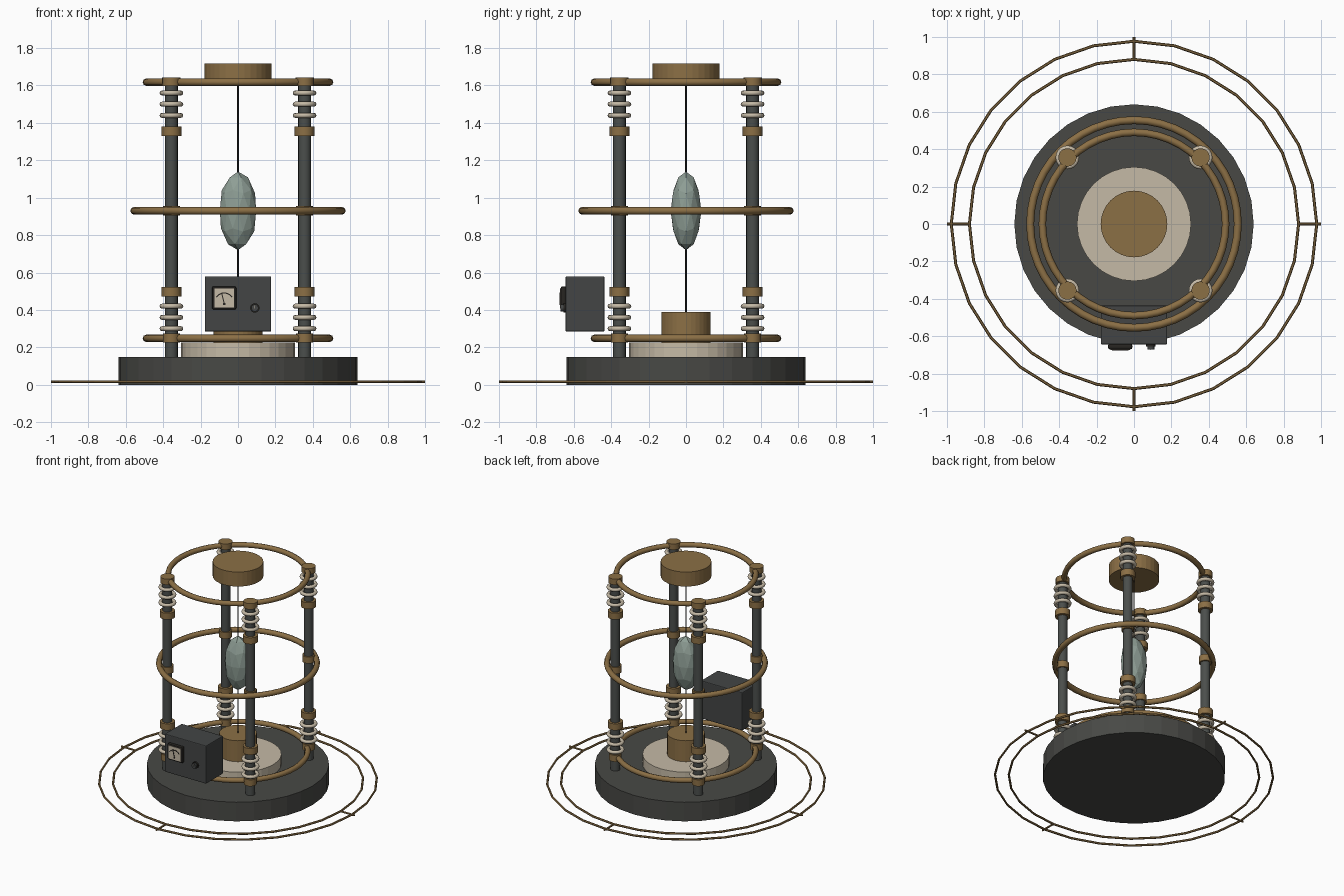
import bpy, bmesh
from math import sin, cos, pi, radians
from mathutils import Vector

cube = bpy.data.objects.get("Cube")
if cube:
    bpy.data.objects.remove(cube, do_unlink=True)


def material(name, rgb):
    m = bpy.data.materials.new(name)
    m.use_nodes = True
    m.diffuse_color = (*rgb, 1)
    bsdf = m.node_tree.nodes["Principled BSDF"]
    bsdf.inputs["Base Color"].default_value = (*rgb, 1)
    return m


IRON = material("dark iron", (0.065, 0.066, 0.06))
STEEL = material("pillar steel", (0.07, 0.077, 0.072))
CASE = material("case grey", (0.056, 0.06, 0.06))
BRASS = material("aged brass", (0.26, 0.16, 0.06))
CREAM = material("cream ceramic", (0.56, 0.49, 0.38))
CRYSTAL = material("pale green crystal", (0.27, 0.34, 0.30))
BLACK = material("soft black", (0.02, 0.018, 0.015))


def finish(name, bm, mat, loc=(0, 0, 0), smooth=False):
    bmesh.ops.recalc_face_normals(bm, faces=bm.faces)
    mesh = bpy.data.meshes.new(name)
    bm.to_mesh(mesh)
    bm.free()
    mesh.materials.append(mat)
    ob = bpy.data.objects.new(name, mesh)
    ob.location = loc
    bpy.context.collection.objects.link(ob)
    if smooth:
        bpy.ops.object.select_all(action="DESELECT")
        ob.select_set(True)
        bpy.context.view_layer.objects.active = ob
        bpy.ops.object.shade_smooth_by_angle(angle=radians(50))
    return ob


def cylinder(name, r, z0, z1, mat, x=0, y=0, sides=32, smooth=False):
    bm = bmesh.new()
    bmesh.ops.create_cone(bm, cap_ends=True, segments=sides, radius1=r, radius2=r, depth=z1 - z0)
    return finish(name, bm, mat, (x, y, (z0 + z1) / 2), smooth)


def torus(name, major, minor, z, mat, x=0, y=0, sides=48, tube=8, smooth=False):
    bm = bmesh.new()
    rows = []
    for i in range(sides):
        a = 2 * pi * i / sides
        row = []
        for j in range(tube):
            b = 2 * pi * j / tube
            r = major + minor * cos(b)
            row.append(bm.verts.new((r * cos(a), r * sin(a), minor * sin(b))))
        rows.append(row)
    for i in range(sides):
        p, q = rows[i], rows[(i + 1) % sides]
        for j in range(tube):
            k = (j + 1) % tube
            bm.faces.new((p[j], q[j], q[k], p[k]))
    return finish(name, bm, mat, (x, y, z), smooth)


def box(name, size, loc, mat, bevel=0.0, tilt=0.0):
    bm = bmesh.new()
    bmesh.ops.create_cube(bm, size=1)
    bmesh.ops.scale(bm, vec=size, verts=bm.verts)
    if bevel:
        bmesh.ops.bevel(bm, geom=bm.edges[:], offset=bevel, segments=2, affect="EDGES", profile=0.5)
    ob = finish(name, bm, mat, loc)
    ob.rotation_euler.y = tilt
    return ob


# Base, pedestal and suspended cap
cylinder("base", 0.64, 0, 0.148, IRON)
cylinder("ceramic_disc", 0.305, 0.148, 0.225, CREAM)
cylinder("lower_hub", 0.132, 0.225, 0.388, BRASS)
cylinder("upper_hub", 0.178, 1.605, 1.717, BRASS)
cylinder("suspension_wire", 0.005, 0.388, 1.605, BLACK, sides=8)

# Faceted crystal
bm = bmesh.new()
bmesh.ops.create_icosphere(bm, subdivisions=2, radius=1)
bmesh.ops.scale(bm, vec=(0.102, 0.082, 0.21), verts=bm.verts)
finish("crystal", bm, CRYSTAL, (0, 0, 0.93))

# Cage hoops
torus("lower_hoop", 0.49, 0.02, 0.248, BRASS, smooth=True)
torus("middle_hoop", 0.555, 0.021, 0.93, BRASS, smooth=True)
torus("upper_hoop", 0.49, 0.02, 1.618, BRASS, smooth=True)

# Four pillars with collars and insulators
for side, x in (("left", 0.356), ("right", -0.356)):
    for end, y in (("front", -0.356), ("back", 0.356)):
        tag = f"{end}_{side}"
        cylinder(f"{tag}_pillar", 0.034, 0.148, 1.62, STEEL, x, y, 16, True)
        for part, r, z, h in (("foot_collar", 0.045, 0.25, 0.05), ("lower_collar", 0.053, 0.497, 0.05),
                              ("middle_collar", 0.045, 0.93, 0.05), ("upper_collar", 0.053, 1.355, 0.05),
                              ("pillar_cap", 0.049, 1.62, 0.045)):
            cylinder(f"{tag}_{part}", r, z - h / 2, z + h / 2, BRASS, x, y, 16, True)
        for start in (0.3, 1.44):
            for i in range(3):
                torus(f"{tag}_insulator", 0.05, 0.0135, start + i * 0.06, CREAM, x, y, 20, 8, True)

# Floor rings and their cross bars
for label, r in (("outer", 0.977), ("inner", 0.88)):
    torus(f"{label}_floor_ring", r, 0.008, 0.015, BRASS, sides=28, tube=6)
for i in range(4):
    a = i * pi / 2
    bar = cylinder("floor_ring_bar", 0.007, -0.062, 0.062, BRASS, sides=8)
    bar.rotation_euler = (0, pi / 2, a)
    bar.location = (0.938 * cos(a), 0.938 * sin(a), 0.016)

# Instrument box
box("instrument_box", (0.355, 0.208, 0.295), (0, -0.54, 0.432), CASE, 0.006)

# Gauge: bezel, dial, scale marks and needle
gx, gz = -0.074, 0.464
box("gauge_bezel", (0.13, 0.03, 0.125), (gx, -0.655, gz), BLACK, 0.01)
box("gauge_dial", (0.104, 0.004, 0.1), (gx, -0.671, gz), CREAM)
for i in range(5):
    a = radians(-44 + 22 * i)
    box("gauge_mark", (0.02, 0.003, 0.006),
        (gx + 0.05 * sin(a), -0.6735, gz - 0.024 + 0.05 * cos(a)), BLACK, 0, a)
box("gauge_needle", (0.005, 0.003, 0.062), (gx - 0.006, -0.6745, gz - 0.004), BLACK, 0, radians(-14))
box("gauge_pivot", (0.014, 0.003, 0.012), (gx, -0.6745, gz - 0.032), BLACK)

# Control knob
for part, r, depth, mat in (("knob_skirt", 0.025, 0.012, BLACK), ("knob", 0.019, 0.027, CASE)):
    k = cylinder(part, r, 0, depth, mat, sides=20)
    k.rotation_euler.x = pi / 2
    k.location = Vector((0.09, -0.644 - depth / 2, 0.411))
box("knob_pointer", (0.004, 0.003, 0.016), (0.09, -0.672, 0.417), CREAM)
